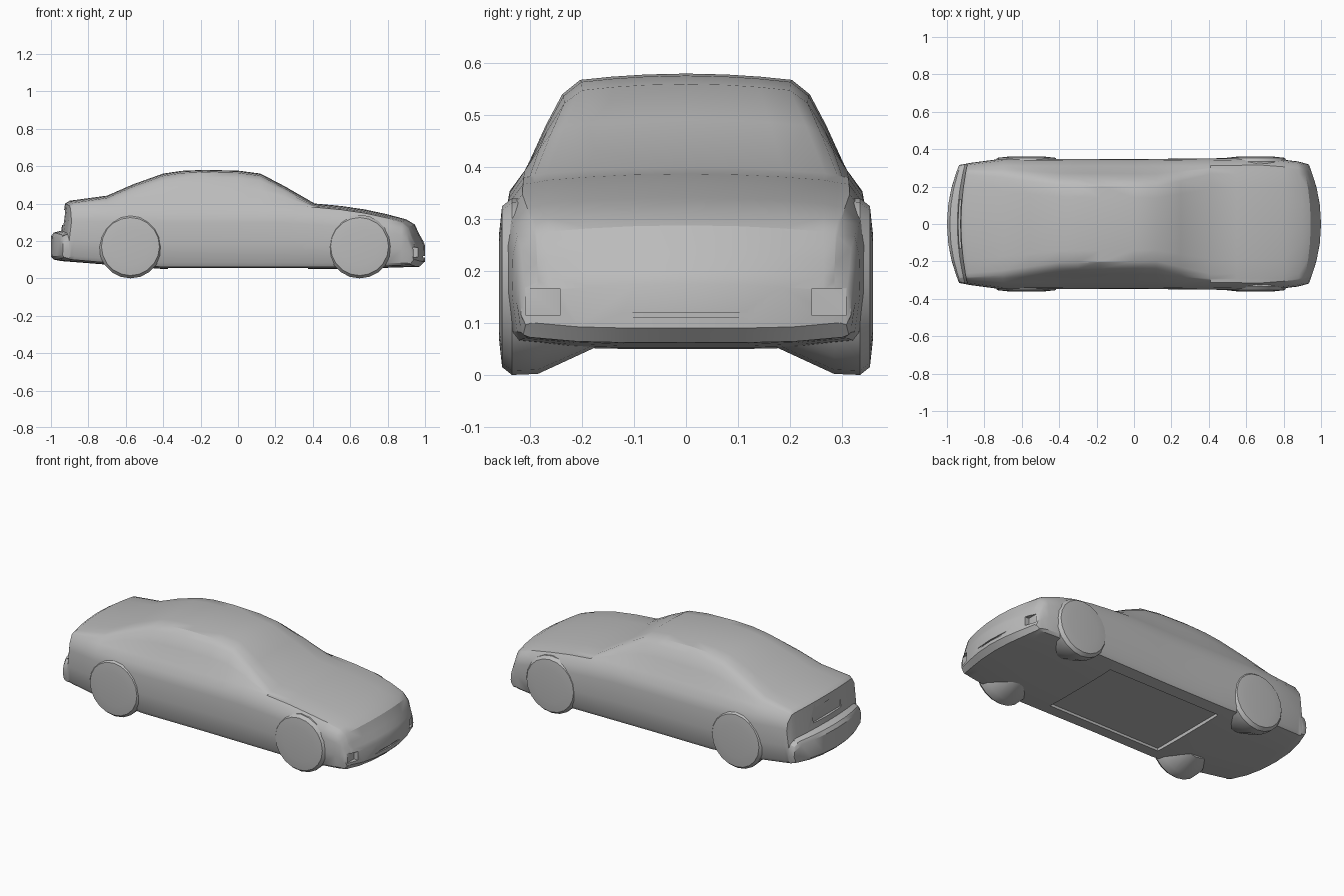
import bpy, bmesh, math
from mathutils import Vector, Matrix

cube = bpy.data.objects.get("Cube")
if cube:
    bpy.data.objects.remove(cube)

grey = bpy.data.materials.new("plain grey")
grey.use_nodes = True
grey.diffuse_color = (0.5, 0.5, 0.5, 1)
grey.node_tree.nodes["Principled BSDF"].inputs["Base Color"].default_value = grey.diffuse_color

# Roof line from the rear bumper to the nose: x, height
ROOF_LINE = [(-1, .225), (-.985, .245), (-.945, .255), (-.925, .4), (-.9, .415), (-.7, .442),
             (-.56, .503), (-.4, .56), (-.3, .575), (-.18, .58), (0, .576), (.12, .56),
             (.25, .492), (.41, .4), (.55, .387), (.68, .368), (.8, .342), (.9, .315),
             (.945, .288), (.97, .235), (.99, .2), (1, .175)]
# Floor line, and half widths of the flanks and of the roof and decks
FLOOR_LINE = [(-1, .115), (-.98, .095), (-.4, .05), (.6, .05), (.97, .062), (1, .09)]
FLANK_WIDTH = [(-1, .315), (-.7, .35), (0, .347), (.68, .354), (.9, .335), (1, .318)]
ROOF_WIDTH = [(-1, .29), (-.7, .268), (-.4, .222), (.12, .215), (.41, .288), (1, .285)]


def value_at(line, x):
    for (x0, v0), (x1, v1) in zip(line, line[1:]):
        if x <= x1:
            return v0 + (v1 - v0) * (x - x0) / (x1 - x0)


def select(obj):
    bpy.ops.object.select_all(action='DESELECT')
    obj.select_set(True)
    bpy.context.view_layer.objects.active = obj


def smooth(obj):
    select(obj)
    bpy.ops.object.shade_smooth_by_angle(angle=math.radians(32))


def make_object(name, bm):
    bmesh.ops.recalc_face_normals(bm, faces=bm.faces)
    mesh = bpy.data.meshes.new(name)
    bm.to_mesh(mesh)
    bm.free()
    mesh.materials.append(grey)
    obj = bpy.data.objects.new(name, mesh)
    bpy.context.collection.objects.link(obj)
    return obj


def section(x, top):
    """Half outline from the floor centre, round the flank, to the roof centre."""
    low = value_at(FLOOR_LINE, x)
    flank = value_at(FLANK_WIDTH, x)
    roof = value_at(ROOF_WIDTH, x)
    shoulder = min(top - .02, .392)
    floor = [(f * flank, low + .014 * f ** 4) for f in (0, .35, .65, .93)]
    side = [(w * flank, low + t * (shoulder - low))
            for w, t in ((.97, .1), (1, .4), (.995, .72), (.97, .88))]
    belt = Vector((.89 * flank, shoulder))
    edge = Vector((roof, top - .017))
    bulge = Vector((.03, .015)) * (top - shoulder)
    pillar = [belt] + [belt.lerp(edge, t) + bulge for t in (.5, .85)]
    deck = [(f * roof, top - .014 * f * f) for f in (.93, .65, .35, 0)]
    # both ends curve round towards the corners
    bend = .065 * max(0, (abs(x) - .78) / .22) ** 1.5
    return [Vector((x - math.copysign(bend, x) * (y / flank) ** 2, y, z))
            for y, z in floor + side + pillar + deck]


def build_body():
    bm = bmesh.new()
    rings = [[bm.verts.new(p) for p in section(*station)] for station in ROOF_LINE]
    count = len(rings[0])
    for a, b in zip(rings, rings[1:]):
        for i in range(count - 1):
            bm.faces.new((a[i], a[i + 1], b[i + 1], b[i]))
    # end panels in upright strips that follow the bumper curve
    for ring in (rings[0], rings[-1]):
        for j in range(3):
            bm.faces.new((ring[j], ring[j + 1], ring[count - 2 - j], ring[count - 1 - j]))
        bm.faces.new(ring[3:count - 3])
    copy = bmesh.ops.duplicate(bm, geom=bm.verts[:] + bm.edges[:] + bm.faces[:])
    for item in copy["geom"]:
        if isinstance(item, bmesh.types.BMVert):
            item.co.y *= -1
    bmesh.ops.remove_doubles(bm, verts=bm.verts, dist=.0005)
    return make_object("car_body", bm)


def cut_box(target, centre, size):
    bm = bmesh.new()
    place = Matrix.Translation(centre) @ Matrix.Diagonal((*size, 1))
    bmesh.ops.create_cube(bm, size=1, matrix=place)
    cutter = make_object("recess_cutter", bm)
    cutter.hide_render = True
    cut = target.modifiers.new("recess", 'BOOLEAN')
    cut.operation, cut.solver, cut.object = 'DIFFERENCE', 'EXACT', cutter
    select(target)
    bpy.ops.object.modifier_apply(modifier=cut.name)
    bpy.data.objects.remove(cutter)


def build_wheel(name, x, side):
    # turned profile: distance from the centre line, radius
    profile = [(.17, .115), (.285, .168), (.335, .17), (.354, .155), (.36, .1), (.356, 0)]
    axle = .17
    bm = bmesh.new()
    verts = [bm.verts.new((x, side * y, axle - radius)) for y, radius in profile]
    edges = [bm.edges.new(pair) for pair in zip(verts, verts[1:])]
    bmesh.ops.spin(bm, geom=verts + edges, cent=(x, 0, axle), axis=(0, 1, 0),
                   angle=math.tau, steps=20)
    bmesh.ops.remove_doubles(bm, verts=bm.verts, dist=.0005)
    bmesh.ops.holes_fill(bm, edges=bm.edges, sides=0)
    smooth(make_object(name, bm))


body = build_body()
# front lamp pockets, intake groove and rear plate recess
for side in (1, -1):
    cut_box(body, (.985, side * .275, .14), (.1, .065, .052))
cut_box(body, (1.03, 0, .115), (.08, .44, .008))
cut_box(body, (-.96, 0, .325), (.07, .26, .08))
# shallow floor tray
cut_box(body, (0, 0, .04), (.75, .5, .06))
smooth(body)

for end, x in (("rear", -.575), ("front", .65)):
    for hand, side in (("left", 1), ("right", -1)):
        build_wheel(f"{end}_{hand}_wheel", x, side)
